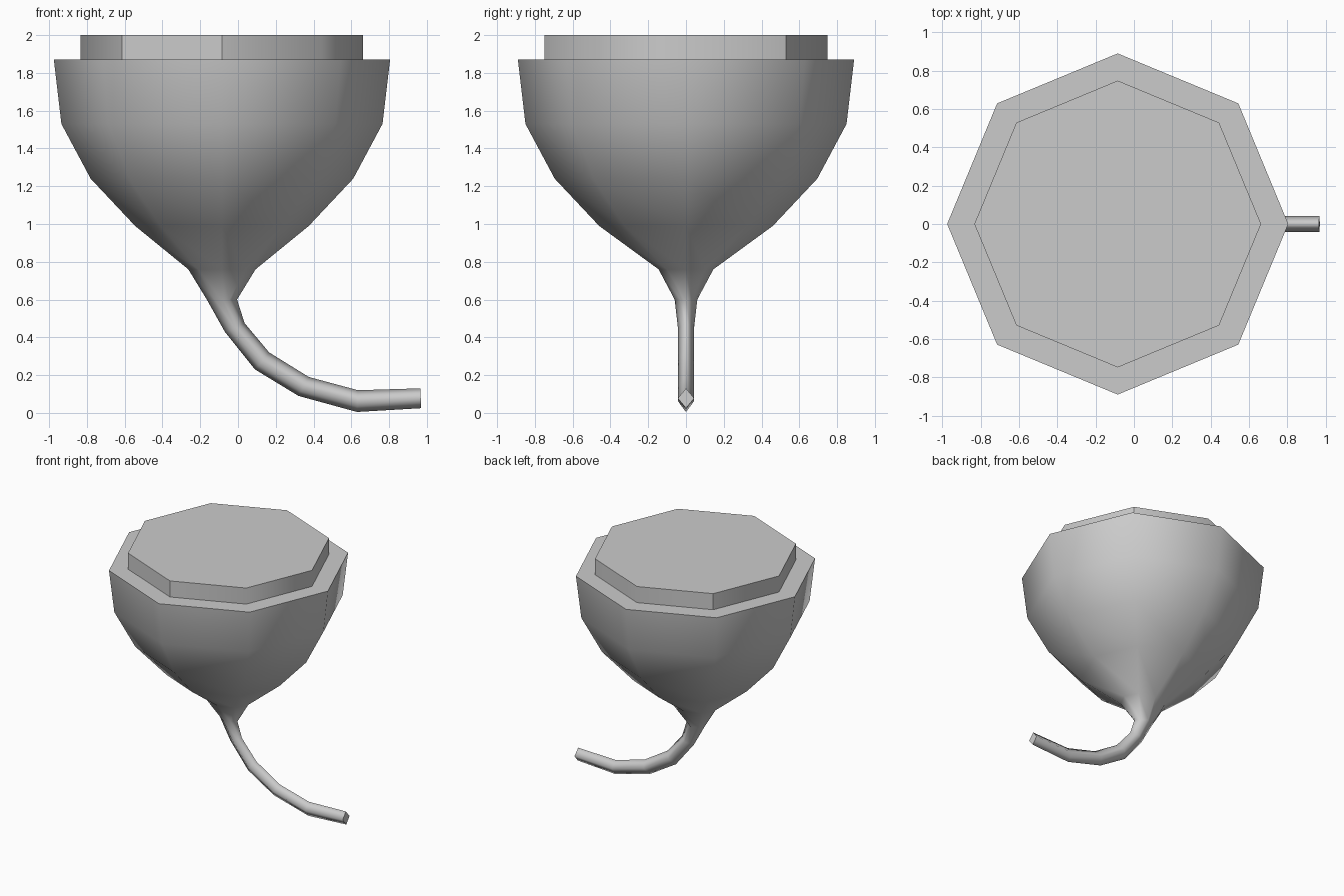
import bpy, bmesh
from math import cos, sin, pi
from mathutils import Vector

default = bpy.data.objects.get("Cube")
if default:
    bpy.data.objects.remove(default)

CENTRE = -0.085
SIDES = 8

grey = bpy.data.materials.new("plain_grey")
grey.use_nodes = True
colour = (0.6, 0.6, 0.6, 1)
grey.diffuse_color = colour
grey.node_tree.nodes["Principled BSDF"].inputs["Base Color"].default_value = colour


def octagon(z, rx, ry=None):
    ry = ry or rx
    return [Vector((CENTRE + rx * cos(2 * pi * i / SIDES), ry * sin(2 * pi * i / SIDES), z))
            for i in range(SIDES)]


def diamond(inner, outer, half_width):
    """Four-cornered tube section with a midpoint on each side, to match the bowl."""
    a, b = Vector((inner[0], 0, inner[1])), Vector((outer[0], 0, outer[1]))
    mid, side = (a + b) / 2, Vector((0, half_width, 0))
    corners = [a, mid + side, b, mid - side]
    ring = []
    for i, c in enumerate(corners):
        ring += [c, (c + corners[(i + 1) % 4]) / 2]
    return ring


def loft(name, rings, is_sharp):
    """Skin the rings from top to bottom, cap both ends and mark hard edges."""
    bm = bmesh.new()
    rows = [[bm.verts.new(p) for p in ring] for ring in rings]
    for upper, lower in zip(rows, rows[1:]):
        for i in range(SIDES):
            j = (i + 1) % SIDES
            bm.faces.new((upper[i], lower[i], lower[j], upper[j]))
    caps = [bm.faces.new(rows[0]), bm.faces.new(rows[-1])]
    bmesh.ops.recalc_face_normals(bm, faces=bm.faces)
    for f in bm.faces:
        f.smooth = True
    for cap in caps:
        for e in cap.edges:
            e.smooth = False
    for i in range(SIDES):
        if is_sharp(i):
            bm.edges.get((rows[0][i], rows[1][i])).smooth = False
    mesh = bpy.data.meshes.new(name)
    bm.to_mesh(mesh)
    bm.free()
    mesh.materials.append(grey)
    obj = bpy.data.objects.new(name, mesh)
    bpy.context.collection.objects.link(obj)
    return obj


# Bowl narrowing into a bent tail
bowl = [octagon(z, r) for z, r in ((1.87, 0.89), (1.53, 0.85), (1.24, 0.695), (0.99, 0.46))]
neck = [octagon(0.76, 0.178, 0.145), diamond((-0.005, 0.6), (-0.165, 0.6), 0.06)]
tail = [diamond(inner, outer, 0.043) for inner, outer in (
    ((0.035, 0.475), (-0.07, 0.43)),
    ((0.165, 0.32), (0.09, 0.23)),
    ((0.375, 0.19), (0.32, 0.09)),
    ((0.635, 0.12), (0.63, 0.005)),
    ((0.965, 0.13), (0.97, 0.025)))]
loft("bowl_and_tail", bowl + neck + tail, lambda i: False)

# Raised lid with a few hard corners
loft("lid", [octagon(2.0, 0.748), octagon(1.87, 0.748)], lambda i: i in (1, 3, 5, 6))
